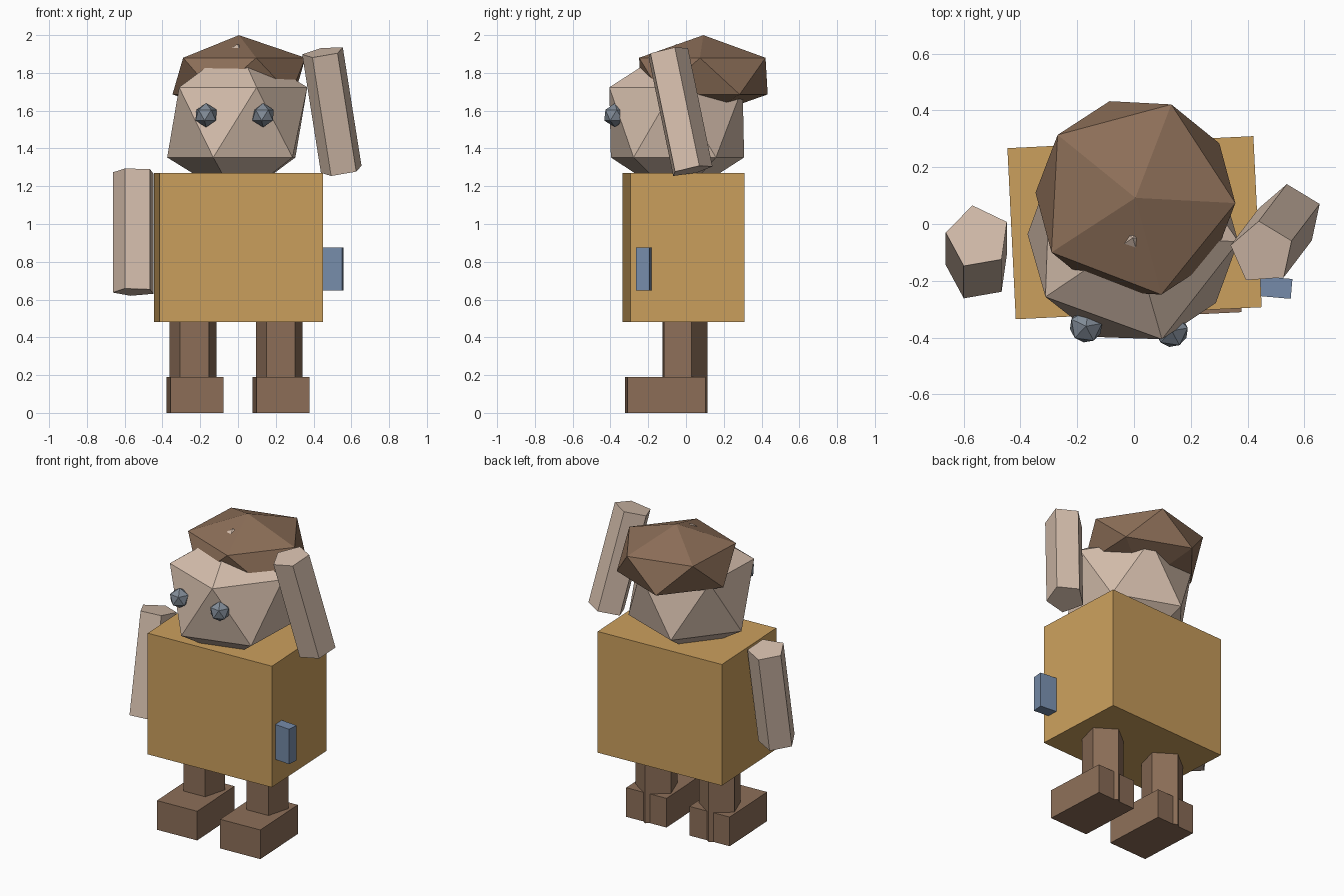
import bpy, bmesh
from math import radians, cos, sin, tau
from mathutils import Vector, Matrix

cube = bpy.data.objects.get("Cube")
if cube:
    bpy.data.objects.remove(cube, do_unlink=True)


def material(name, rgb):
    m = bpy.data.materials.new(name)
    m.use_nodes = True
    m.diffuse_color = (*rgb, 1)
    m.node_tree.nodes["Principled BSDF"].inputs["Base Color"].default_value = (*rgb, 1)
    return m


skin = material("skin tan", (0.66, 0.51, 0.41))
brown = material("brown", (0.265, 0.158, 0.098))
ochre = material("ochre", (0.60, 0.35, 0.11))
blue = material("dusty blue", (0.18, 0.26, 0.40))
steel = material("steel grey", (0.22, 0.26, 0.31))


def finish(name, bm, mat):
    bmesh.ops.recalc_face_normals(bm, faces=bm.faces)
    mesh = bpy.data.meshes.new(name)
    bm.to_mesh(mesh)
    bm.free()
    mesh.materials.append(mat)
    obj = bpy.data.objects.new(name, mesh)
    bpy.context.collection.objects.link(obj)
    return obj


def box(name, centre, size, turn, mat):
    bm = bmesh.new()
    bmesh.ops.create_cube(bm, size=1, matrix=Matrix.Translation(centre)
                          @ Matrix.Rotation(radians(turn), 4, 'Z')
                          @ Matrix.Diagonal((*size, 1)))
    return finish(name, bm, mat)


def ball(name, centre, radius, turn, mat, squash=1):
    """Twenty-sided ball with a corner pointing up."""
    bm = bmesh.new()
    bmesh.ops.create_icosphere(bm, subdivisions=1, radius=radius,
                               matrix=Matrix.Translation(centre)
                               @ Matrix.Rotation(radians(turn), 4, 'Z')
                               @ Matrix.Diagonal((1, 1, squash, 1)))
    return finish(name, bm, mat)


def prism(name, bottom, top, radius, turn, mat):
    """Five-sided limb between two points."""
    bottom, top = Vector(bottom), Vector(top)
    axis = (top - bottom).normalized()
    u = (Vector((1, 0, 0)) - axis * axis.x).normalized()
    v = axis.cross(u)
    bm = bmesh.new()
    rings = []
    for end in (bottom, top):
        ring = []
        for i in range(5):
            a = radians(turn) + tau * i / 5
            ring.append(bm.verts.new(end + radius * (u * cos(a) + v * sin(a))))
        bm.faces.new(ring)
        rings.append(ring)
    low, high = rings
    for i in range(5):
        j = (i + 1) % 5
        bm.faces.new((low[i], low[j], high[j], high[i]))
    return finish(name, bm, mat)


TWIST = 2.8

# Torso and side pouch
box("torso", (0.002, -0.013, 0.875), (0.867, 0.603, 0.79), TWIST, ochre)
box("side_pouch", (0.48, -0.222, 0.761), (0.15, 0.07, 0.228), -5, blue)

# Legs and feet
for side, leg_x, foot_x in (("left", 0.221, 0.228), ("right", -0.236, -0.228)):
    prism(side + "_leg", (leg_x, -0.016, 0), (leg_x, -0.016, 0.52), 0.13, 90 + TWIST, brown)
    box(side + "_foot", (foot_x, -0.11, 0.095), (0.281, 0.415, 0.19), TWIST, brown)

# Arms: one hanging, one raised
prism("right_arm", (-0.549, -0.16, 0.64), (-0.549, -0.046, 1.276), 0.115, 28, skin)
prism("left_arm", (0.55, 0.028, 1.283), (0.451, -0.102, 1.91), 0.115, 24, skin)

# Head, hair and eyes
ball("head", (-0.004, -0.049, 1.538), 0.415, -2, skin)
ball("hair", (0.005, 0.092, 1.783), 0.394, -3, brown, squash=0.55)
ball("left_eye", (0.133, -0.376, 1.576), 0.064, 10, steel)
ball("right_eye", (-0.169, -0.36, 1.576), 0.064, 10, steel)
